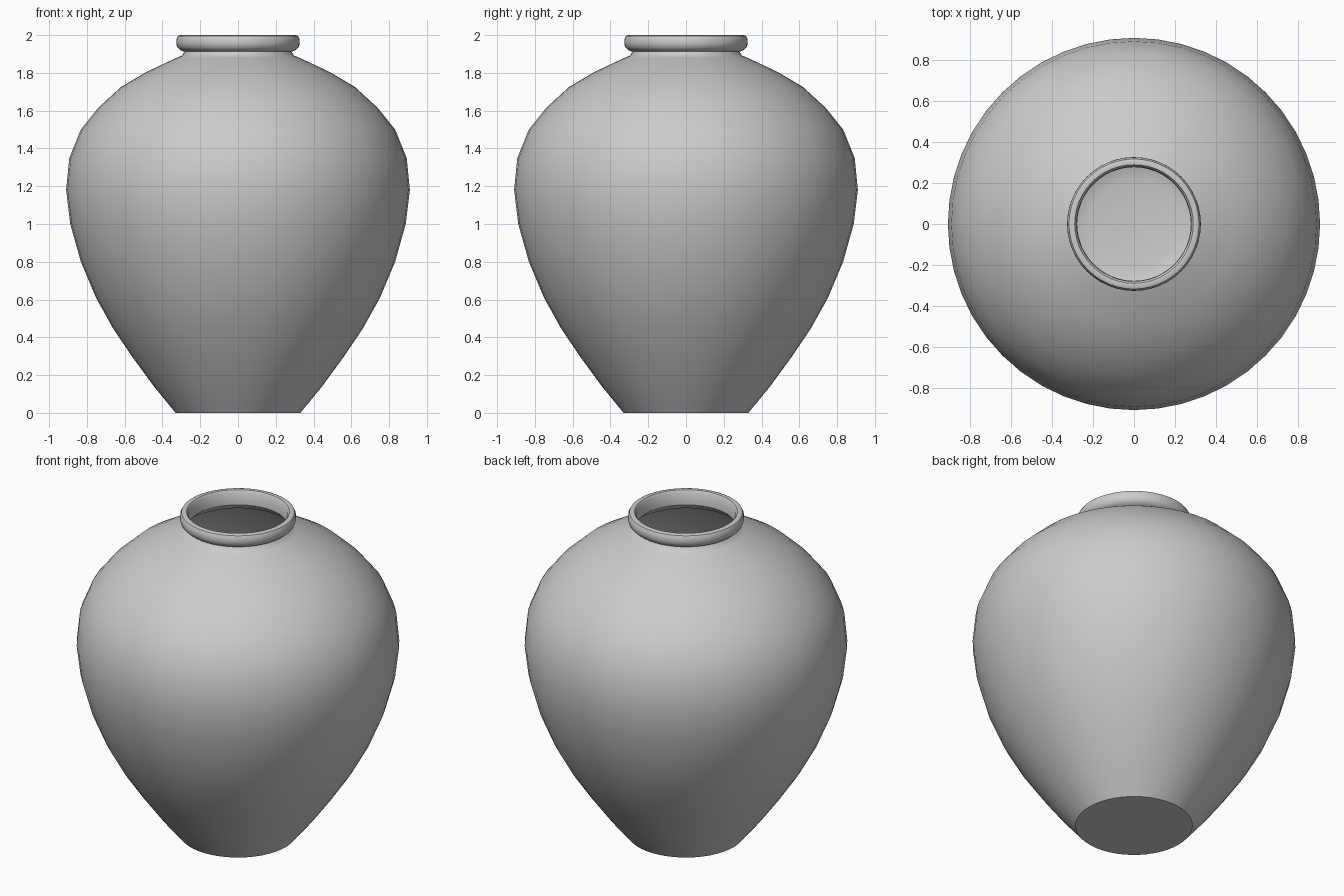
import bpy, bmesh, math

if "Cube" in bpy.data.objects:
    bpy.data.objects.remove(bpy.data.objects["Cube"])

SIDES = 48

# Outer profile from the base centre up to the lip
body = [(0, 0), (0.33, 0), (0.445, 0.14), (0.555, 0.29), (0.66, 0.445), (0.752, 0.61),
        (0.832, 0.80), (0.888, 1.0), (0.91, 1.18), (0.893, 1.35), (0.832, 1.50),
        (0.74, 1.615), (0.62, 1.725), (0.485, 1.805), (0.325, 1.88), (0.295, 1.892),
        (0.284, 1.912)]
# Rolled lip, over the top and into the mouth
lip = [(0.305, 1.92), (0.321, 1.935), (0.327, 1.955), (0.326, 1.98), (0.318, 1.995),
       (0.305, 2.0), (0.29, 1.998), (0.28, 1.985), (0.278, 1.91)]
# Thin inner wall, offset from the body, ending in a rounded floor
inner = [(r - 0.014, z - 0.006) for r, z in reversed(body[2:15])]
floor = [(0.32, 0.035), (0.22, 0.018), (0.1, 0.012), (0, 0.01)]


def lathe(name, profile):
    bm = bmesh.new()
    verts = [bm.verts.new((r, 0, z)) for r, z in profile]
    edges = [bm.edges.new(p) for p in zip(verts, verts[1:])]
    bmesh.ops.spin(bm, geom=verts + edges, cent=(0, 0, 0), axis=(0, 0, 1),
                   angle=math.tau, steps=SIDES, use_merge=False)
    bmesh.ops.remove_doubles(bm, verts=bm.verts, dist=0.0005)
    bmesh.ops.recalc_face_normals(bm, faces=bm.faces)
    mesh = bpy.data.meshes.new(name)
    bm.to_mesh(mesh)
    bm.free()
    obj = bpy.data.objects.new(name, mesh)
    bpy.context.collection.objects.link(obj)
    bpy.context.view_layer.objects.active = obj
    obj.select_set(True)
    bpy.ops.object.shade_smooth_by_angle(angle=math.radians(40))
    return obj


lathe("vase", body + lip + inner + floor)
